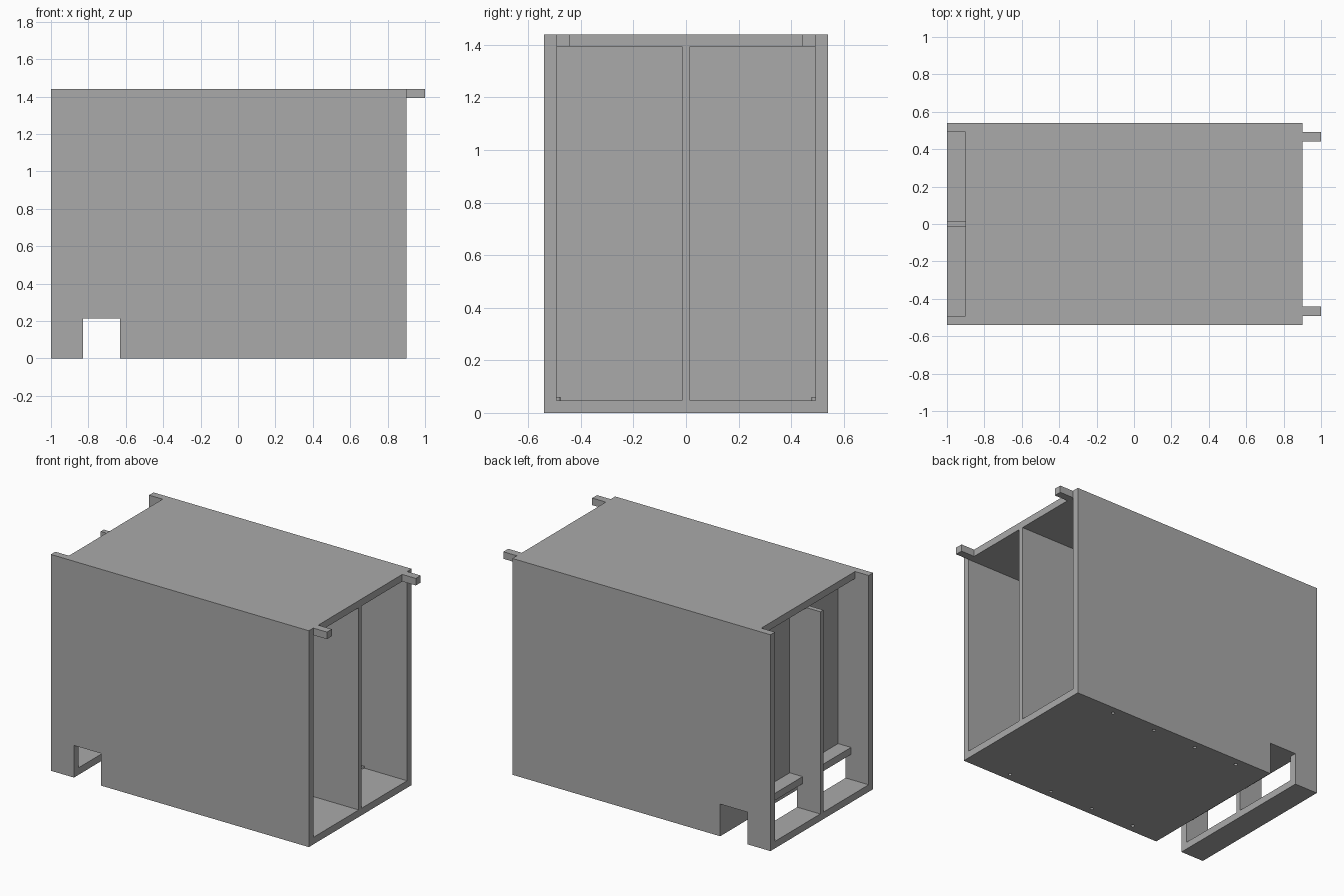
import bpy
import bmesh
from mathutils import Matrix, Vector

cube = bpy.data.objects.get("Cube")
if cube:
    bpy.data.objects.remove(cube, do_unlink=True)

# Single grey finish
grey = bpy.data.materials.new("plain grey")
grey.use_nodes = True
colour = (0.4, 0.4, 0.4, 1)
grey.diffuse_color = colour
grey.node_tree.nodes["Principled BSDF"].inputs["Base Color"].default_value = colour


def add_object(name, bm):
    mesh = bpy.data.meshes.new(name)
    bm.to_mesh(mesh)
    bm.free()
    mesh.materials.append(grey)
    obj = bpy.data.objects.new(name, mesh)
    bpy.context.collection.objects.link(obj)
    return obj


def box(name, x, y, z):
    """Box given as (low, high) pairs on each axis."""
    low, high = (Vector(c) for c in zip(x, y, z))
    bm = bmesh.new()
    bmesh.ops.create_cube(bm, size=1)
    bmesh.ops.scale(bm, vec=high - low, verts=bm.verts)
    bmesh.ops.translate(bm, vec=(low + high) / 2, verts=bm.verts)
    return add_object(name, bm)


def pins(name, spots, radius, z0, z1):
    """A row of small upright cylinders."""
    bm = bmesh.new()
    for x, y in spots:
        bmesh.ops.create_cone(bm, cap_ends=True, segments=12, radius1=radius,
                              radius2=radius, depth=z1 - z0,
                              matrix=Matrix.Translation((x, y, (z0 + z1) / 2)))
    return add_object(name, bm)


def cut(obj, cutter):
    mod = obj.modifiers.new("cut", 'BOOLEAN')
    mod.operation = 'DIFFERENCE'
    mod.solver = 'EXACT'
    mod.object = cutter
    bpy.context.view_layer.objects.active = obj
    bpy.ops.object.modifier_apply(modifier=mod.name)


BACK, FRONT, SIDE, TOP = -1.0, 0.9, 0.54, 1.44
WALL = 0.047
INNER = SIDE - WALL
LIP = 0.1            # length of the tabs and of the matching gap
NOTCH_TOP = 0.214
length = (BACK, FRONT)
inside = (-INNER, INNER)
tall = (WALL, TOP - WALL)

# Outer shell and central divider
floor = box("floor", length, inside, (0, WALL))
divider = box("divider", length, (-0.016, 0.016), tall)
left_wall = box("back_side_wall", length, (INNER, SIDE), (0, TOP))
right_wall = box("front_side_wall", length, (-SIDE, -INNER), (0, TOP))
box("top_panel", (BACK + LIP, FRONT), inside, (TOP - WALL, TOP))

# Cross wall and the shelf over the channel
cross_wall = box("cross_wall", (-0.775, -0.585), inside, tall)
box("channel_shelf", (-0.87, -0.77), inside, (NOTCH_TOP, NOTCH_TOP + WALL))

# Channel through the whole width
channel = box("channel_cutter", (-0.83, -0.63), (-1, 1), (-0.1, NOTCH_TOP))
channel.hide_render = True
for part in (floor, divider, left_wall, right_wall, cross_wall):
    cut(part, channel)
bpy.data.objects.remove(channel, do_unlink=True)

# Fixing holes in the underside, with the pin ends showing on the floor
spots = [(0.576 - 0.325 * i, s * 0.488) for i in range(4) for s in (-1, 1)]
holes = pins("hole_cutter", spots, 0.011, -0.05, 0.03)
holes.hide_render = True
for part in (floor, left_wall, right_wall):
    cut(part, holes)
bpy.data.objects.remove(holes, do_unlink=True)
pins("floor_pins", spots, 0.011, 0.035, 0.06)

# Hooking tabs on the open end
for name, s in (("back_tab", 1), ("front_tab", -1)):
    box(name, (FRONT, FRONT + LIP), sorted((s * 0.442, s * INNER)), (TOP - WALL, TOP))
